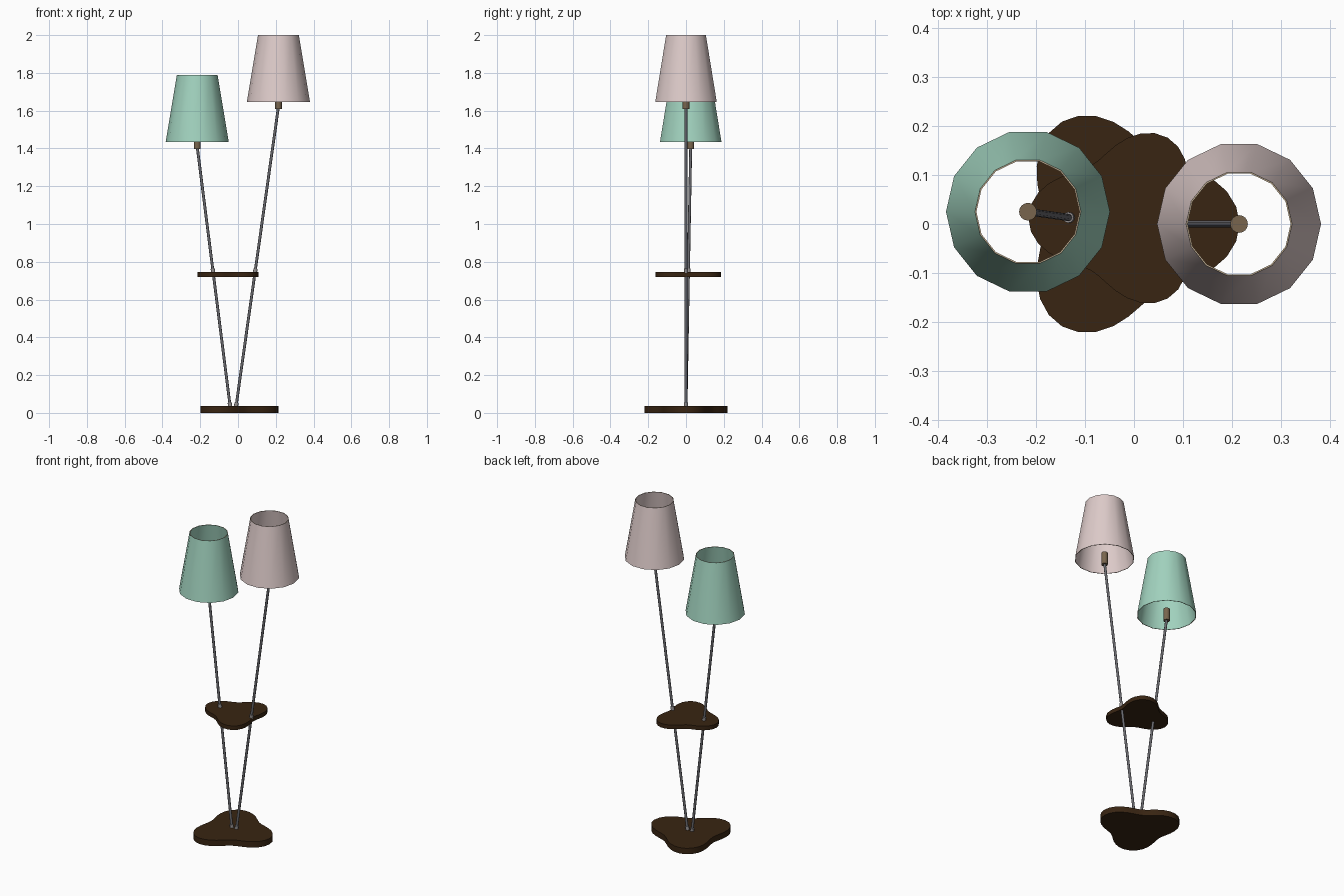
import bpy, bmesh, math
from mathutils import Vector

if "Cube" in bpy.data.objects:
    bpy.data.objects.remove(bpy.data.objects["Cube"])


def material(name, rgb):
    m = bpy.data.materials.new(name)
    m.diffuse_color = (*rgb, 1)
    m.use_nodes = True
    m.node_tree.nodes["Principled BSDF"].inputs["Base Color"].default_value = m.diffuse_color
    return m


WOOD = material("dark_wood", (0.040, 0.018, 0.006))
STEEL = material("grey_steel", (0.14, 0.14, 0.155))
COLLAR = material("pale_steel", (0.30, 0.28, 0.28))
BRASS = material("dull_brass", (0.19, 0.13, 0.075))
TRIM = material("cream_trim", (0.58, 0.46, 0.31))
GREEN = material("mint_fabric", (0.36, 0.65, 0.52))
PINK = material("pink_fabric", (0.73, 0.60, 0.59))


def finish(name, bm, *mats, sharp=40):
    """Turn a bmesh into an object, smooth except over sharp edges."""
    bmesh.ops.recalc_face_normals(bm, faces=bm.faces)
    for f in bm.faces:
        f.smooth = True
    for e in bm.edges:
        e.smooth = e.calc_face_angle(0) < math.radians(sharp)
    me = bpy.data.meshes.new(name)
    bm.to_mesh(me)
    bm.free()
    for m in mats:
        me.materials.append(m)
    ob = bpy.data.objects.new(name, me)
    bpy.context.collection.objects.link(ob)
    return ob


def slab(name, centre, scale, turn, z0, z1):
    """Three-lobed wooden plate."""
    bm = bmesh.new()
    n = 42
    ring = []
    for i in range(n):
        a = 2 * math.pi * i / n
        r = scale * (0.199 + 0.042 * math.cos(3 * a))
        ring.append(bm.verts.new((centre[0] + r * math.cos(a + turn),
                                  centre[1] + r * math.sin(a + turn), z0)))
    face = bm.faces.new(ring)
    top = bmesh.ops.extrude_face_region(bm, geom=[face])["geom"]
    for v in top:
        if isinstance(v, bmesh.types.BMVert):
            v.co.z = z1
    finish(name, bm, WOOD)


def rod(name, p, q, r, mat, sides=12):
    """Capped cylinder from p to q."""
    p, q = Vector(p), Vector(q)
    bm = bmesh.new()
    bmesh.ops.create_cone(bm, cap_ends=True, segments=sides, radius1=r,
                          radius2=r, depth=(q - p).length)
    ob = finish(name, bm, mat)
    ob.location = (p + q) / 2
    ob.rotation_mode = "QUATERNION"
    ob.rotation_quaternion = Vector((0, 0, 1)).rotation_difference(q - p)


def shade(name, x, y, z0, z1, mat, sides=14):
    """Open tapered shade with a thin wall and cream rims."""
    t = 0.003
    profile = [(0.167, z0), (0.108, z1), (0.108 - t, z1), (0.167 - t, z0)]
    bm = bmesh.new()
    rings = []
    for r, z in profile:
        rings.append([bm.verts.new((x + r * math.cos(2 * math.pi * i / sides),
                                    y + r * math.sin(2 * math.pi * i / sides), z))
                      for i in range(sides)])
    for k in range(4):
        a, b = rings[k], rings[(k + 1) % 4]
        for i in range(sides):
            j = (i + 1) % sides
            f = bm.faces.new((a[i], a[j], b[j], b[i]))
            f.material_index = k % 2      # rims are the flat bands
    finish(name, bm, mat, TRIM)


# wooden base and the smaller, reversed shelf
slab("base", (-0.026, 0.0), 1.0, 0, 0, 0.036)
slab("shelf", (-0.026, 0.012), 0.785, math.pi, 0.72, 0.745)

# two leaning lamps: foot, top of pole, shade colour
lamps = [("left", (-0.041, 0.0, 0.03), (-0.216, 0.025, 1.41), GREEN),
         ("right", (-0.011, 0.0, 0.03), (0.214, 0.0, 1.62), PINK)]
for side, foot, head, mat in lamps:
    rod(side + "_pole", foot, head, 0.0075, STEEL)
    # collars where the pole meets the base and the shelf
    a, b = Vector(foot), Vector(head)
    for part, z in (("base", 0.032), ("shelf", 0.742)):
        at = lambda h: a.lerp(b, (h - a.z) / (b.z - a.z))
        rod(f"{side}_{part}_collar", at(z), at(z + 0.022), 0.011, COLLAR)
    # bulb holder and shade
    x, y, z = head
    low = 1.398 if side == "left" else 1.61
    rod(side + "_bulb_holder", (x, y, low), (x, y, low + 0.075), 0.018, BRASS, 16)
    shade(side + "_shade", x, y, low + 0.036, low + 0.39, mat)
